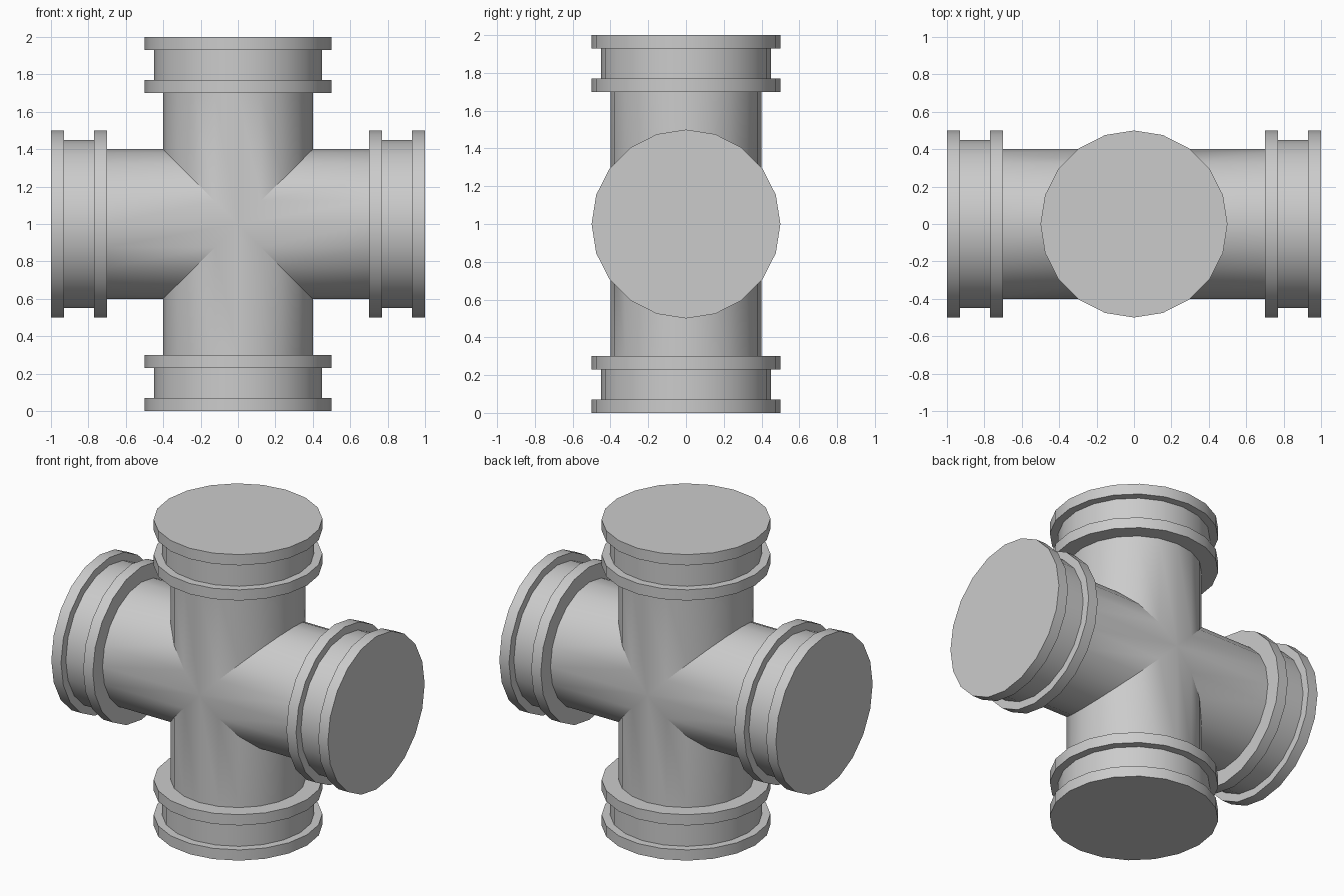
import bpy, bmesh, math
from mathutils import Vector

if "Cube" in bpy.data.objects:
    bpy.data.objects.remove(bpy.data.objects["Cube"])

SIDES = 20
CENTRE = Vector((0, 0, 1))


def arm_point(arm, axial, lateral, depth):
    """Point on an arm that leaves the centre at angle arm in the xz plane."""
    c, s = math.cos(arm), math.sin(arm)
    return CENTRE + Vector((c * axial - s * lateral, depth, s * axial + c * lateral))


def ring(bm, arm, radius, axial):
    """Ring of vertices; axial=None makes the mitred end at the crossing."""
    verts = []
    for i in range(SIDES):
        t = 2 * math.pi * i / SIDES
        u, v = radius * math.cos(t), radius * math.sin(t)
        verts.append(bm.verts.new(arm_point(arm, abs(u) if axial is None else axial, u, v)))
    return verts


def bridge(bm, a, b):
    for i in range(SIDES):
        j = (i + 1) % SIDES
        bm.faces.new((a[i], a[j], b[j], b[i]))


def finish(bm, name):
    bmesh.ops.remove_doubles(bm, verts=bm.verts, dist=1e-4)
    bmesh.ops.recalc_face_normals(bm, faces=bm.faces)
    mesh = bpy.data.meshes.new(name)
    bm.to_mesh(mesh)
    bm.free()
    obj = bpy.data.objects.new(name, mesh)
    bpy.context.collection.objects.link(obj)
    bpy.ops.object.select_all(action='DESELECT')
    obj.select_set(True)
    bpy.context.view_layer.objects.active = obj
    bpy.ops.object.shade_smooth_by_angle(angle=math.radians(30))


ARMS = {"right": 0, "top": math.pi / 2, "left": math.pi, "bottom": -math.pi / 2}

# Four mitred pipes joined into one cross, with closed ends inside the collars
bm = bmesh.new()
for arm in ARMS.values():
    inner, outer = ring(bm, arm, 0.4, None), ring(bm, arm, 0.4, 0.7)
    bridge(bm, inner, outer)
finish(bm, "pipe_cross")

# Collar on each arm: two flanges with a neck between and a flat end cap
PROFILE = [(0.4, 0.7), (0.5, 0.7), (0.5, 0.77), (0.45, 0.77),
           (0.45, 0.93), (0.5, 0.93), (0.5, 1.0)]
for side, arm in ARMS.items():
    bm = bmesh.new()
    rings = [ring(bm, arm, r, a) for r, a in PROFILE]
    for a, b in zip(rings, rings[1:]):
        bridge(bm, a, b)
    bm.faces.new(rings[-1])
    finish(bm, side + "_collar")
